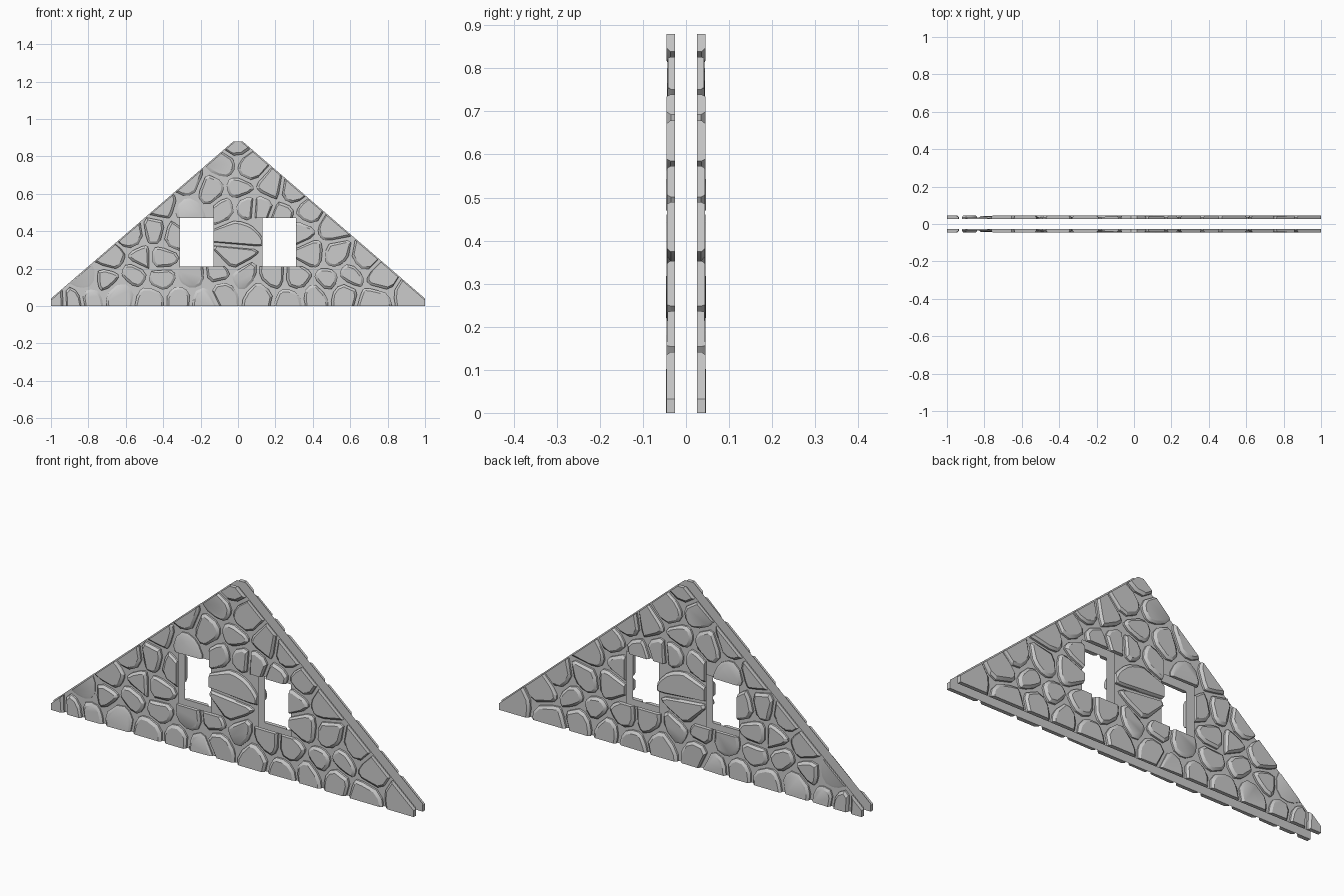
import bpy, bmesh, math, random
from mathutils import Vector

random.seed(4)
cube = bpy.data.objects.get("Cube")
if cube:
    bpy.data.objects.remove(cube, do_unlink=True)

WALL_Y = -0.026      # mortar plane of the front sheet
RELIEF = 0.02        # how far the stones stand out
GAP = 0.009          # half the mortar joint
BEVEL = 0.014

# One stone colour for everything
stone_grey = bpy.data.materials.new("stone grey")
stone_grey.use_nodes = True
grey = (0.6, 0.6, 0.6, 1)
stone_grey.diffuse_color = grey
stone_grey.node_tree.nodes["Principled BSDF"].inputs["Base Color"].default_value = grey

# Gable outline and window openings, in x and z
half = [(1, 0), (1, 0.04), (0.025, 0.88)]
outline = [Vector(p) for p in half] + [Vector((-x, z)) for x, z in reversed(half)]
windows = [(-0.31, -0.13, 0.21, 0.47), (0.13, 0.31, 0.21, 0.47)]

# Stone courses: height, then positions along the course
courses = [
    (0.05, (-.97, -.87, -.78, -.66, -.47, -.32, -.17, -.07, .1, .26, .42, .55, .71, .92)),
    (0.16, (-.82, -.7, -.57, -.41, -.26, -.12, .03, .18, .33, .47, .62, .77)),
    (0.27, (-.67, -.54, -.41, -.03, .4, .53, .66)),
    (0.39, (-.56, -.44, -.35, 0, .36, .48)),
    (0.51, (-.41, -.25, -.09, .04, .13, .24, .38)),
    (0.64, (-.27, -.13, .02, .17, .29)),
    (0.77, (-.09, .07)),
    (0.87, (0,)),
]


def to_wall(p, depth=0.0):
    return Vector((p.x, WALL_Y - depth, p.y))


def clip(poly, point, normal):
    """Keep the part of a convex polygon behind a line."""
    out = []
    for a, b in zip(poly, poly[1:] + poly[:1]):
        da, db = (a - point).dot(normal), (b - point).dot(normal)
        if da <= 0:
            out.append(a)
        if da * db < 0:
            out.append(a.lerp(b, da / (da - db)))
    return out


def area(poly):
    return abs(sum(a.cross(b) for a, b in zip(poly, poly[1:] + poly[:1]))) / 2


def chip_corners(poly):
    """Cut every corner and drop very short edges."""
    out = []
    for i, p in enumerate(poly):
        for q in (poly[i - 1], poly[(i + 1) % len(poly)]):
            d = q - p
            out.append(p + d * min(0.3, 0.028 * random.uniform(0.5, 1.2) / max(d.length, 1e-6)))
    return [p for i, p in enumerate(out) if (p - out[i - 1]).length > 0.008]


def stone_cell(seed, seeds):
    poly = [Vector(c) for c in ((-1.1, -.1), (1.1, -.1), (1.1, 1), (-1.1, 1))]
    for other in seeds:
        if other is not seed:
            n = (other - seed).normalized()
            poly = clip(poly, (seed + other) / 2 - n * GAP, n)
    return chip_corners(poly)


def cutting_lines(poly):
    """Lines of the outline and of any window the stone overlaps."""
    lines = []
    for a, b in zip(outline, outline[1:] + outline[:1]):
        d = (b - a).normalized()
        n = Vector((d.y, -d.x))
        trim = 0.006 if abs(d.x * d.y) > 0.1 else 0
        lines.append((a - n * trim, n))
    for x0, x1, z0, z1 in windows:
        sides = [(Vector((x0, z0)), Vector((1, 0))), (Vector((x1, z1)), Vector((-1, 0))),
                 (Vector((x0, z0)), Vector((0, 1))), (Vector((x1, z1)), Vector((0, -1)))]
        best = max(sides, key=lambda s: area(clip(poly, *s)))
        if area(clip(poly, *best)) < area(poly) - 1e-6:
            lines.append(best)
    return lines


def add_stone(target, poly):
    """A raised stone with upright sides and a bevelled, sometimes tilted top."""
    bm = bmesh.new()
    centre = sum(poly, Vector((0, 0))) / len(poly)
    height = RELIEF * random.uniform(0.9, 1)
    angle = random.uniform(0, math.tau)
    tilt = Vector((math.cos(angle), math.sin(angle))) * random.choice([0] * 6 + [0.06])
    rings = [[], [], []]
    for p in poly:
        inner = p + (centre - p).normalized() * BEVEL
        top = min(height, height - 0.003 * bool(tilt.length) + (inner - centre).dot(tilt))
        for ring, q, depth in zip(rings, (p, p, inner), (0, top * 0.5, top)):
            ring.append(bm.verts.new(to_wall(q, depth)))
    bm.faces.new(rings[0])
    bm.faces.new(rings[2])
    n = len(poly)
    for low, high in zip(rings, rings[1:]):
        for i in range(n):
            j = (i + 1) % n
            bm.faces.new((low[i], low[j], high[j], high[i]))
    # Trim to the gable and windows, closing each cut
    for point, normal in cutting_lines(poly):
        bmesh.ops.bisect_plane(bm, geom=bm.verts[:] + bm.edges[:] + bm.faces[:], dist=1e-6,
                               plane_co=to_wall(point), plane_no=(normal.x, 0, normal.y),
                               clear_outer=True)
        bmesh.ops.holes_fill(bm, edges=[e for e in bm.edges if e.is_boundary], sides=0)
    bmesh.ops.recalc_face_normals(bm, faces=bm.faces[:])
    backs = [f for f in bm.faces if all(abs(v.co.y - WALL_Y) < 1e-5 for v in f.verts)]
    bmesh.ops.delete(bm, geom=backs, context='FACES')
    part = bpy.data.meshes.new("stone_part")
    bm.to_mesh(part)
    bm.free()
    target.from_mesh(part)
    bpy.data.meshes.remove(part)


def finish(bm, name):
    """Make the object and mirror it to the back of the wall."""
    mesh = bpy.data.meshes.new(name)
    bm.to_mesh(mesh)
    bm.free()
    mesh.materials.append(stone_grey)
    obj = bpy.data.objects.new(name, mesh)
    bpy.context.collection.objects.link(obj)
    mirror = obj.modifiers.new("back sheet", 'MIRROR')
    mirror.use_axis = (False, True, False)
    mirror.use_mirror_merge = False
    return obj


# Mortar sheet with window openings
bm = bmesh.new()
bm.faces.new([bm.verts.new(to_wall(p)) for p in outline])
for x0, x1, z0, z1 in windows:
    for co, no in (((x0, 0, 0), (1, 0, 0)), ((x1, 0, 0), (1, 0, 0)),
                   ((0, 0, z0), (0, 0, 1)), ((0, 0, z1), (0, 0, 1))):
        bmesh.ops.bisect_plane(bm, geom=bm.verts[:] + bm.edges[:] + bm.faces[:], dist=1e-5,
                               plane_co=co, plane_no=no)
openings = []
for f in bm.faces:
    c = f.calc_center_median()
    if any(x0 < c.x < x1 and z0 < c.z < z1 for x0, x1, z0, z1 in windows):
        openings.append(f)
bmesh.ops.delete(bm, geom=openings, context='FACES')
for f in bm.faces:
    f.normal_update()
    if f.normal.y > 0:
        f.normal_flip()
finish(bm, "mortar_sheet")

# Stones
seeds = [Vector((x + random.uniform(-0.02, 0.02), z + random.uniform(-0.03, 0.03)))
         for z, xs in courses for x in xs]
bm = bmesh.new()
for seed in seeds:
    cell = stone_cell(seed, seeds)
    if len(cell) > 2:
        add_stone(bm, cell)
stones = finish(bm, "wall_stones")
bpy.ops.object.select_all(action='DESELECT')
stones.select_set(True)
bpy.context.view_layer.objects.active = stones
bpy.ops.object.shade_smooth_by_angle(angle=math.radians(25))
